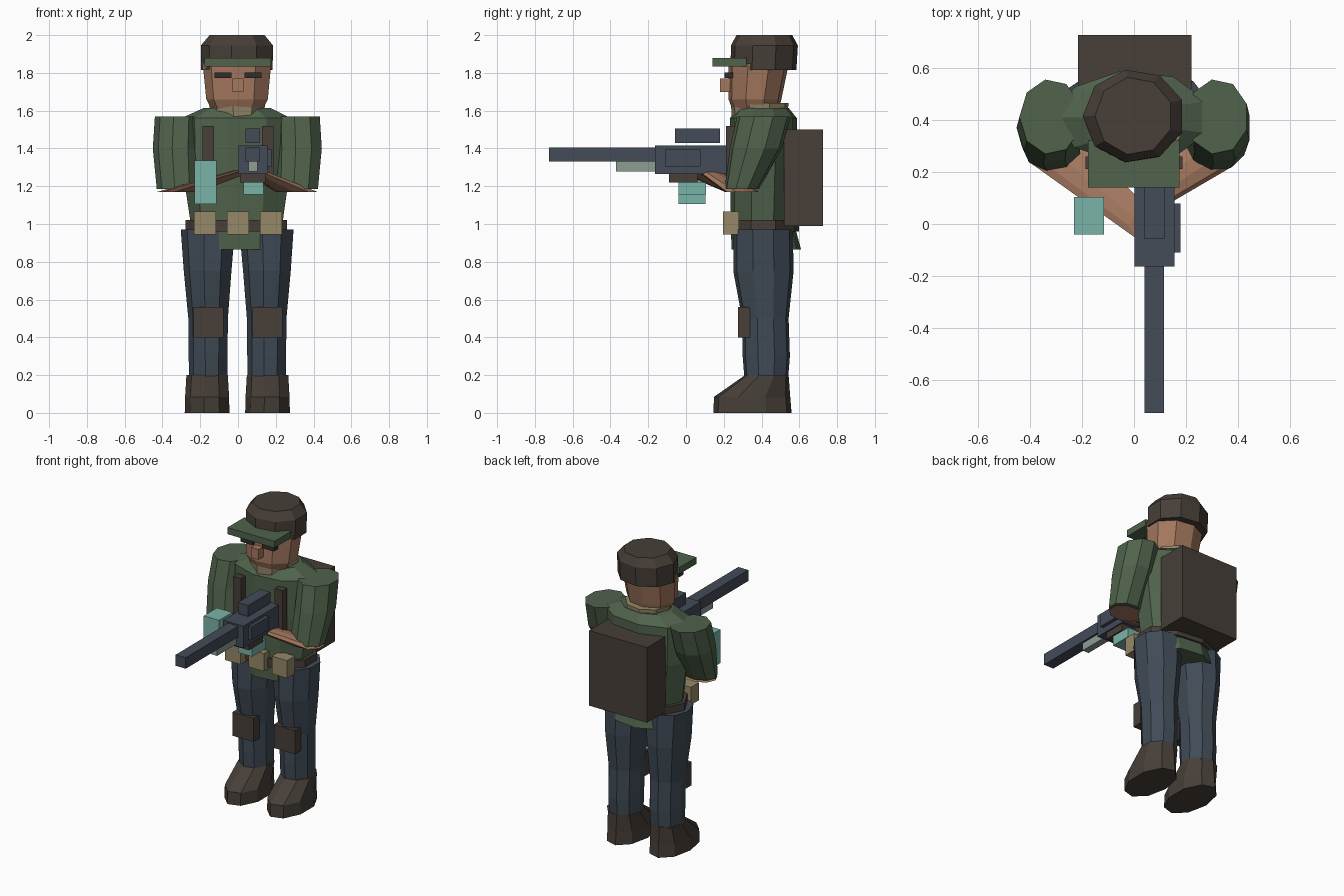
import bpy, bmesh, math

old = bpy.data.objects.get("Cube")
if old:
    bpy.data.objects.remove(old, do_unlink=True)

SIDES = 9


def material(name, rgb):
    # 8-bit display colour to linear
    lin = [((c / 255 + 0.055) / 1.055) ** 2.4 for c in rgb] + [1]
    m = bpy.data.materials.new(name)
    m.use_nodes = True
    m.diffuse_color = lin
    m.node_tree.nodes["Principled BSDF"].inputs["Base Color"].default_value = lin
    return m


green = material("jacket green", (80, 99, 76))
brown = material("dark brown", (71, 63, 56))
skin = material("skin", (164, 120, 95))
tan = material("tan canvas", (150, 137, 104))
denim = material("trouser blue", (64, 75, 86))
steel = material("gun blue", (67, 76, 89))
teal = material("teal", (122, 180, 168))
grey = material("pale grey", (141, 158, 148))
dark = material("eye dark", (48, 44, 44))


def finish(name, bm, mat):
    bmesh.ops.recalc_face_normals(bm, faces=bm.faces)
    mesh = bpy.data.meshes.new(name)
    bm.to_mesh(mesh)
    bm.free()
    mesh.materials.append(mat)
    ob = bpy.data.objects.new(name, mesh)
    bpy.context.collection.objects.link(ob)
    return ob


def loft(name, mat, sections):
    """Skin level rings, each given as (z, cx, cy, rx, ry)."""
    bm = bmesh.new()
    rings = []
    for z, cx, cy, rx, ry in sections:
        angles = [math.pi + math.tau * k / SIDES for k in range(SIDES)]
        rings.append([bm.verts.new((cx + rx * math.cos(a), cy + ry * math.sin(a), z))
                      for a in angles])
    for lo, hi in zip(rings, rings[1:]):
        for k in range(SIDES):
            n = (k + 1) % SIDES
            bm.faces.new((lo[k], lo[n], hi[n], hi[k]))
    bm.faces.new(rings[0])
    bm.faces.new(rings[-1])
    return finish(name, bm, mat)


def box(name, mat, x, y, z):
    """Box from (low, high) ranges."""
    bm = bmesh.new()
    bmesh.ops.create_cube(bm, size=1)
    for v in bm.verts:
        v.co = [r[0] if c < 0 else r[1] for c, r in zip(v.co, (x, y, z))]
    return finish(name, bm, mat)


# Head and headgear
loft("collar", tan, [(1.57, 0, .39, .14, .15), (1.64, 0, .39, .155, .155)])
loft("head", skin, [(1.59, 0, .37, .13, .12), (1.66, 0, .365, .168, .142),
                    (1.85, 0, .385, .187, .162)])
loft("cap", brown, [(1.815, 0, .41, .195, .177), (1.945, 0, .415, .197, .18),
                    (2.0, 0, .415, .15, .15)])
box("cap_brim", green, (-.177, .175), (.14, .32), (1.835, 1.88))
box("nose", skin, (-.028, .028), (.18, .26), (1.70, 1.77))

# Body
loft("jacket", green, [(.865, 0, .425, .24, .187), (1.0, 0, .405, .25, .17),
                       (1.3, 0, .41, .295, .178), (1.56, 0, .41, .3, .18),
                       (1.615, 0, .41, .18, .135)])
loft("belt", brown, [(.96, 0, .41, .277, .19), (1.02, 0, .41, .277, .19)])
box("backpack", brown, (-.215, .22), (.52, .725), (.99, 1.5))
for i, x in enumerate((-.175, 0, .175)):
    box(f"belt_pouch_{i + 1}", tan, (x - .058, x + .058), (.195, .28), (.945, 1.065))

# Paired parts: ring orientation stays the same on both sides
for side, s in (("right", -1), ("left", 1)):
    def span(a, b):
        return sorted((s * a, s * b))

    loft(f"{side}_leg", denim, [(.19, s * .155, .425, .105, .118),
                                (.3, s * .155, .425, .106, .127),
                                (.5, s * .155, .42, .108, .125),
                                (.75, s * .157, .41, .13, .162),
                                (.97, s * .155, .408, .148, .16)])
    loft(f"{side}_boot", brown, [(0, s * .16, .352, .122, .21),
                                 (.085, s * .16, .35, .12, .205),
                                 (.2, s * .16, .428, .113, .117)])
    loft(f"{side}_upper_arm", green, [(1.185, s * .315, .295, .115, .092),
                                      (1.4, s * .327, .37, .124, .14),
                                      (1.57, s * .32, .412, .12, .145)])
    box(f"{side}_knee_pad", brown, span(.077, .235), (.275, .34), (.4, .56))
    box(f"{side}_chest_strap", brown, span(.127, .187), (.212, .26), (1.2, 1.52))
    box(f"{side}_eye", dark, span(.035, .125), (.205, .25), (1.773, 1.802))

# Forearms reach from the elbows to the weapon
loft("right_forearm", skin, [(1.17, -.315, .295, .113, .09), (1.287, .045, -.01, .06, .06)])
loft("left_forearm", skin, [(1.17, .315, .295, .113, .09), (1.287, .07, .11, .06, .06)])
box("gloves", brown, (.01, .145), (-.09, .06), (1.22, 1.27))

# Weapon
box("receiver", steel, (.002, .155), (-.163, .22), (1.265, 1.415))
box("side_panel", steel, (.15, .178), (-.11, .078), (1.305, 1.395))
box("barrel", steel, (.04, .115), (-.725, -.15), (1.33, 1.405))
box("scope", steel, (.04, .117), (-.058, .18), (1.43, 1.505))
box("barrel_guard", grey, (.055, .102), (-.37, -.15), (1.278, 1.33))
box("magazine", teal, (.028, .135), (-.04, .105), (1.155, 1.22))
box("hip_canister", teal, (-.23, -.115), (-.04, .103), (1.107, 1.335))
